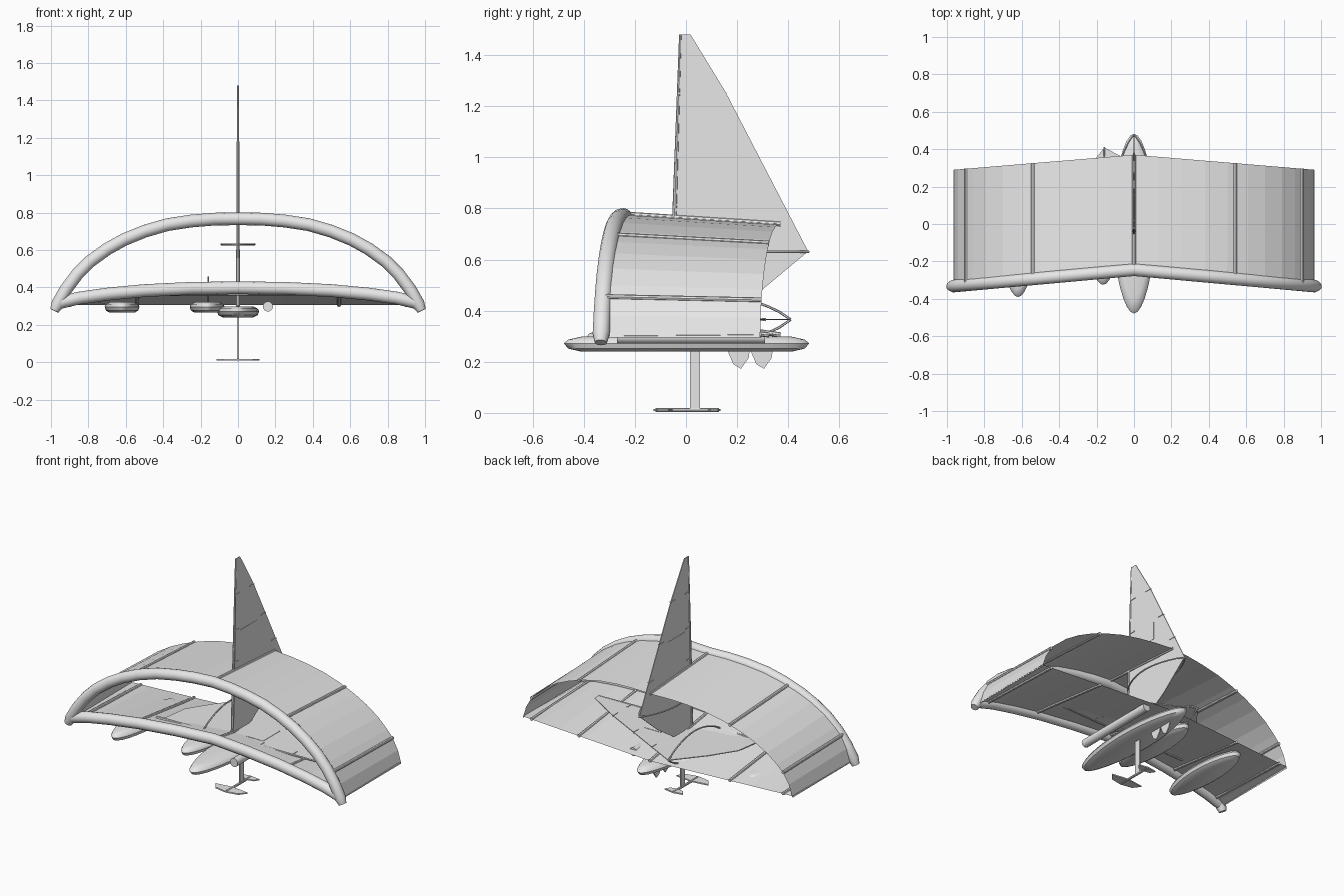
import bpy, bmesh, math
from mathutils import Vector, Matrix

if "Cube" in bpy.data.objects:
    bpy.data.objects.remove(bpy.data.objects["Cube"])

grey = bpy.data.materials.new("light_grey")
grey.diffuse_color = (0.8, 0.8, 0.8, 1)
grey.use_nodes = True
grey.node_tree.nodes["Principled BSDF"].inputs["Base Color"].default_value = grey.diffuse_color


def add(name, bm, smooth=False):
    bmesh.ops.recalc_face_normals(bm, faces=bm.faces[:])
    me = bpy.data.meshes.new(name)
    bm.to_mesh(me)
    bm.free()
    me.materials.append(grey)
    ob = bpy.data.objects.new(name, me)
    bpy.context.collection.objects.link(ob)
    if smooth:
        bpy.ops.object.select_all(action='DESELECT')
        bpy.context.view_layer.objects.active = ob
        ob.select_set(True)
        bpy.ops.object.shade_smooth_by_angle(angle=math.radians(40))
    return ob


def bridge(bm, rings):
    for a, b in zip(rings, rings[1:]):
        for i in range(len(a)):
            j = (i + 1) % len(a)
            bm.faces.new((a[i], a[j], b[j], b[i]))
    bm.faces.new(rings[0])
    bm.faces.new(rings[-1])


def tube(name, pts, radii, sides=10):
    """Round tube swept along a path, one radius per point."""
    pts = [Vector(p) for p in pts]
    if not isinstance(radii, list):
        radii = [radii] * len(pts)
    bm, rings = bmesh.new(), []
    for i, p in enumerate(pts):
        d = (pts[min(i + 1, len(pts) - 1)] - pts[max(i - 1, 0)]).normalized()
        side = d.cross(Vector((0, 1, 0) if abs(d.y) < 0.8 else (1, 0, 0))).normalized()
        up = side.cross(d)
        rings.append([bm.verts.new(p + radii[i] * (math.cos(t) * side + math.sin(t) * up))
                      for t in (2 * math.pi * k / sides for k in range(sides))])
    bridge(bm, rings)
    return add(name, bm, True)


def plate(name, outline, depth):
    """Flat outline given in 3D, thickened along a vector."""
    bm = bmesh.new()
    d = Vector(depth)
    rings = [[bm.verts.new(Vector(p) + s * d) for p in outline] for s in (-0.5, 0.5)]
    bridge(bm, rings)
    return add(name, bm)


def lerp(table, x):
    x = abs(x)
    for (x0, z0), (x1, z1) in zip(table, table[1:]):
        if x <= x1:
            return z0 + (z1 - z0) * (x - x0) / (x1 - x0)
    return table[-1][1]


def mirror(table):
    return [(-x, z) for x, z in reversed(table[1:])] + table


# Wing curves: half-span position and height
ARCH = [(0, .767), (.13, .765), (.25, .755), (.38, .735), (.5, .70), (.61, .655),
        (.7, .605), (.79, .54), (.86, .47), (.92, .39), (.965, .31), (.982, .275)]
BOW = [(0, .398), (.25, .395), (.5, .383), (.7, .364), (.85, .343), (.94, .322), (.982, .30)]
SKIN = [(0, .778), (.13, .775), (.25, .765), (.38, .745), (.5, .712), (.61, .67), (.7, .625),
        (.79, .565), (.86, .50), (.9, .455), (.94, .38), (.965, .295)]
FLOOR = [(x * .965 / .982, z) for x, z in BOW]


def front_y(x):
    return -.245 - .09 * abs(x)


def rear_y(x):
    return .37 - .083 * abs(x)


def upper_rear(z):
    return .29 + (z - .29) * .92


def lower_rear(z):
    return .305


# Leading edge tubes
for name, table in (("upper_leading_tube", ARCH), ("lower_leading_tube", BOW)):
    pts = mirror(table)
    rad = [.034 if abs(x) < .97 else .024 for x, z in pts]
    tube(name, [(x, front_y(x), z) for x, z in pts], rad, 14)

# Wing skins with battens
for name, table, rear in (("upper", SKIN, upper_rear), ("lower", FLOOR, lower_rear)):
    bm = bmesh.new()
    rows = []
    for x, z in mirror(table):
        rows.append([bm.verts.new((x, front_y(x), z)), bm.verts.new((x, rear_y(x), rear(z)))])
    for a, b in zip(rows, rows[1:]):
        bm.faces.new((a[0], b[0], b[1], a[1]))
    add(name + "_skin", bm)
    for x in (-.9, -.54, 0, .54, .9):
        z = lerp(table, x)
        tube(name + "_batten", [(x, front_y(x), z), (x, rear_y(x), rear(z))], .010, 8)


# Boards with chamfered rims
def board(name, x, y0, y1, half_w, z0, z1):
    bm, rings = bmesh.new(), []
    cy, half_l, n = (y0 + y1) / 2, (y1 - y0) / 2, 32
    for f, h in ((.72, 0), (.93, .2), (1, .55), (.93, .8), (.72, 1)):
        ring = []
        for k in range(n):
            t = 2 * math.pi * k / n
            w = half_w * f * math.sin(t) * (1 - .12 * math.cos(t) ** 2)
            ring.append(bm.verts.new((x + w, cy - half_l * (f * .5 + .5 if f < 1 else 1) * math.cos(t),
                                      z0 + (z1 - z0) * h)))
        rings.append(ring)
    bridge(bm, rings)
    add(name, bm, True)


board("centre_board", 0, -.478, .482, .113, .24, .298)
board("inner_board", -.165, -.325, .31, .093, .265, .322)
board("outer_board", -.62, -.39, .25, .093, .265, .322)


# Sail rig: sail, mast, boom, battens and window
def rig(prefix, m):
    def at(y, z, x=0):
        return m @ Vector((x, y, z))

    across = m.to_3x3() @ Vector((1, 0, 0))
    outline = [(-.02, 1.48), (.018, 1.48), (.155, 1.255), (.478, .632), (.29, .475),
               (.13, .37), (-.05, .345), (-.045, .77)]
    plate(prefix + "_sail", [at(*p) for p in outline], across * .005)
    plate(prefix + "_window", [at(*p) for p in ((.02, .885), (.19, .885), (.19, 1.005), (.02, 1.005))],
          across * .009)
    tube(prefix + "_mast", [at(-.022, 1.48), at(-.045, .77), at(-.06, .30)], [.005, .009, .010], 8)
    for z, lead, leech in ((1.25, -.03, .158), (1.02, -.037, .278), (.815, -.045, .383)):
        for y0, y1 in ((lead, lead + .045), (leech - .045, leech)):
            plate(prefix + "_batten_end", [at(y0, z - .003), at(y1, z - .003), at(y1, z + .003),
                                           at(y0, z + .003)], across * .012)
    for s in (-1, 1):
        path = [at(-.06 + .54 * t, .63, s * .09 * math.sin(math.pi * t) ** .8)
                for t in (k / 12 for k in range(13))]
        tube(prefix + "_boom", path, .005, 6)


rig("standing", Matrix.Identity(4))
rig("stowed", Matrix.Translation((-.79, -.07, .365)) @ Matrix.Rotation(math.radians(90), 4, 'Y'))

# Hydrofoil: strut, fuselage and two wings
plate("foil_strut", [(0, .015, .018), (0, .055, .018), (0, .055, .26), (0, .015, .26)], (.009, 0, 0))
tube("foil_fuselage", [(0, -.12, .012), (0, .13, .012)], .008, 8)
for name, y, span, chord in (("foil_front_wing", -.09, .115, .075), ("foil_rear_wing", .11, .065, .05)):
    h = chord / 2
    plate(name, [(-span, y + h * .6, .012), (-span * .7, y - h * .6, .012), (0, y - h, .012),
                 (span * .7, y - h * .6, .012), (span, y + h * .6, .012), (0, y + h, .012)], (0, 0, .008))

# Fins under the centre board
for y in (.16, .25):
    plate("fin", [(0, y, .25), (0, y + .025, .19), (0, y + .055, .173), (0, y + .085, .215),
                  (0, y + .09, .25)], (.007, 0, 0))

# Rolled cylinder stowed under the wing
tube("stowed_cylinder", [(.16, -.27, .298), (.16, .31, .298)], .027, 16)
